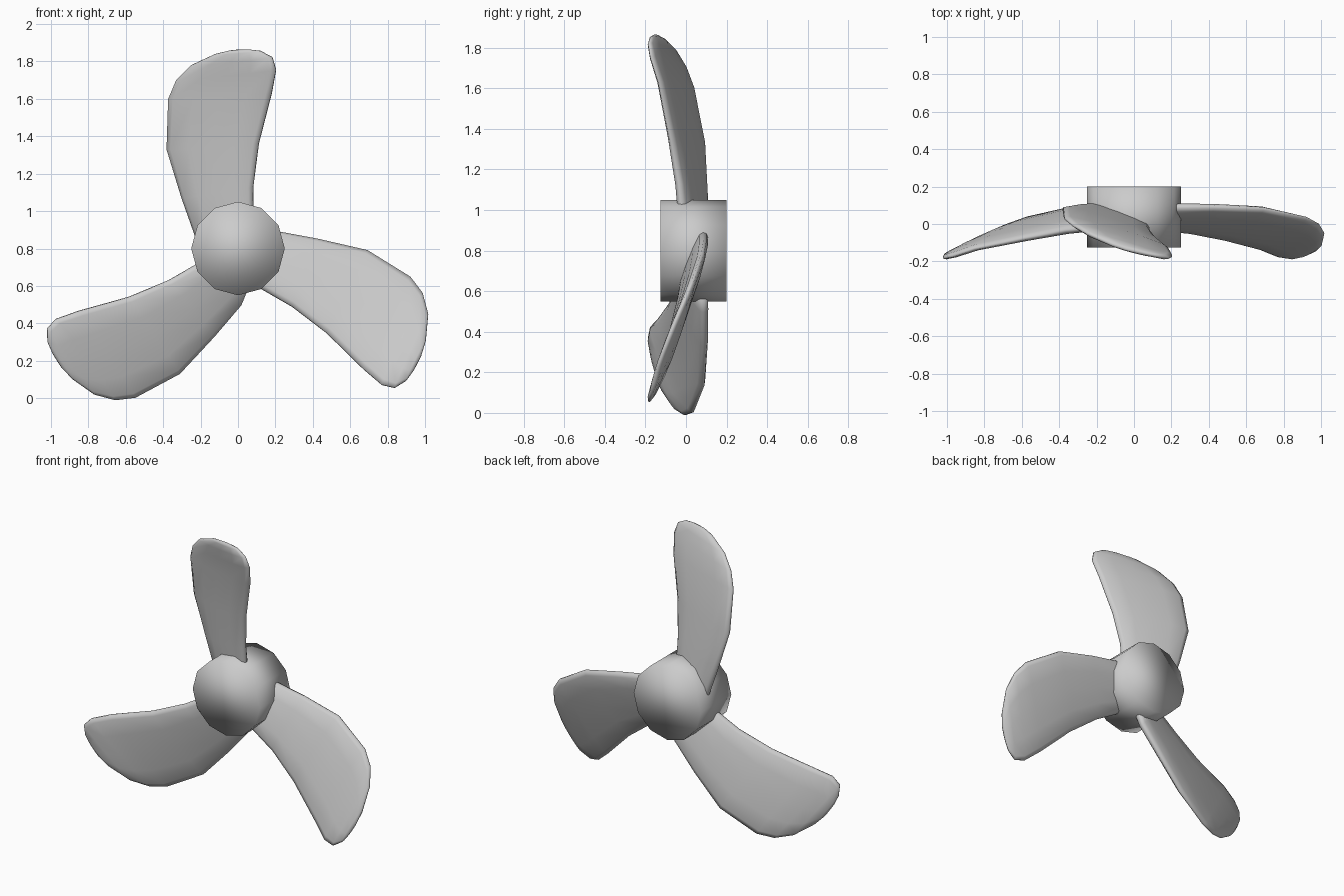
import bpy, bmesh, math
from mathutils import Vector, Matrix

if "Cube" in bpy.data.objects:
    bpy.data.objects.remove(bpy.data.objects["Cube"])

# hub: twelve-sided drum lying along y, softly shaded
bpy.ops.mesh.primitive_cylinder_add(vertices=12, radius=0.25, depth=0.325,
                                    location=(0, 0.0375, 0.8),
                                    rotation=(math.pi / 2, 0, 0))
hub = bpy.context.object
hub.name = "hub"
bpy.ops.object.shade_smooth()

# blade sections from root to tip: left edge, right edge, half thickness
SECTIONS = [
    ((-.170, .090, 0.790), (.070, -.010, 0.850), .034),
    ((-.226, .093, 0.862), (.080, -.020, 0.950), .034),
    ((-.300, .093, 1.070), (.080, -.038, 1.130), .032),
    ((-.380, .083, 1.330), (.110, -.078, 1.360), .029),
    ((-.372, .032, 1.600), (.180, -.132, 1.630), .025),
    ((-.330, -.004, 1.700), (.203, -.172, 1.755), .022),
    ((-.250, -.052, 1.780), (.183, -.183, 1.822), .019),
    ((-.120, -.110, 1.840), (.120, -.172, 1.856), .014),
    ((-.040, -.138, 1.859), (.060, -.160, 1.863), .006),
]
# cross-section: position along the chord, fraction of half thickness
TOP = [(0, .25), (.05, .7), (.25, 1), (.5, 1.1), (.75, 1), (.95, .7), (1, .25)]
PROFILE = TOP + [(u, -h) for u, h in reversed(TOP)]


def make_blade(name, angle):
    bm = bmesh.new()
    mids = [(Vector(a) + Vector(b)) / 2 for a, b, _ in SECTIONS]
    rings = []
    for i, (a, b, t) in enumerate(SECTIONS):
        a, b = Vector(a), Vector(b)
        span = mids[min(i + 1, len(mids) - 1)] - mids[max(i - 1, 0)]
        normal = (b - a).cross(span).normalized()
        rings.append([bm.verts.new(a.lerp(b, u) + normal * h * t)
                      for u, h in PROFILE])
    n = len(PROFILE)
    for r, s in zip(rings, rings[1:]):
        for k in range(n):
            bm.faces.new((r[k], r[(k + 1) % n], s[(k + 1) % n], s[k]))
    bm.faces.new(rings[0])
    bm.faces.new(rings[-1])
    bmesh.ops.recalc_face_normals(bm, faces=bm.faces)
    # turn about the blade axis
    bmesh.ops.rotate(bm, verts=bm.verts, cent=(0, 0, 0.75),
                     matrix=Matrix.Rotation(angle, 3, 'Y'))
    for f in bm.faces:
        f.smooth = True
    mesh = bpy.data.meshes.new(name)
    bm.to_mesh(mesh)
    bm.free()
    bpy.context.collection.objects.link(bpy.data.objects.new(name, mesh))


# three blades spaced evenly
for i, name in enumerate(("blade_top", "blade_right", "blade_left")):
    make_blade(name, math.radians(120 * i))
